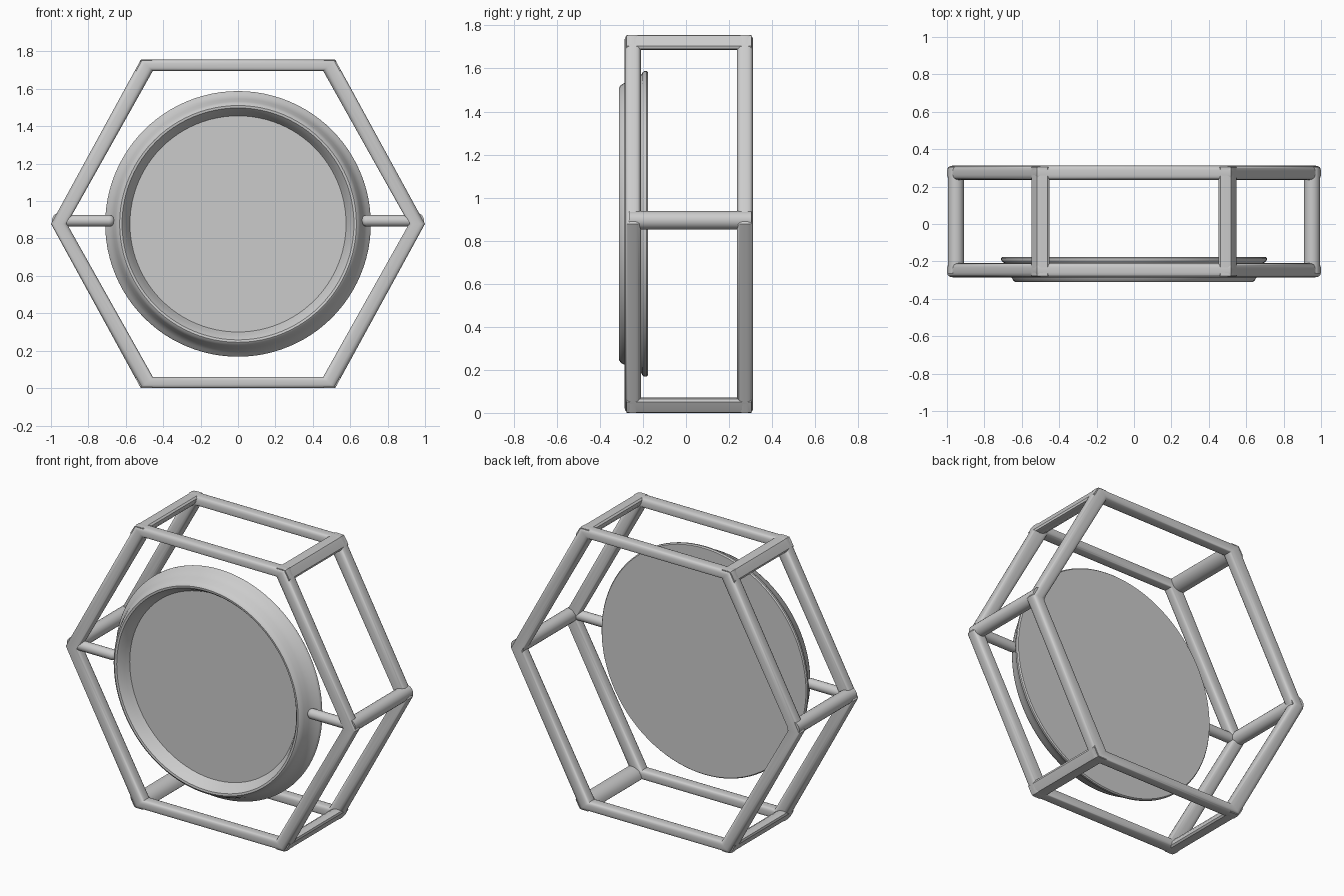
import bpy, bmesh, math
from mathutils import Vector

old = bpy.data.objects.get("Cube")
if old:
    bpy.data.objects.remove(old)

grey = bpy.data.materials.new("plain grey")
grey.diffuse_color = (0.6, 0.6, 0.6, 1)
grey.use_nodes = True
grey.node_tree.nodes["Principled BSDF"].inputs["Base Color"].default_value = (0.6, 0.6, 0.6, 1)

CZ = 0.878                      # height of the centre axis
FRONT_Y, BACK_Y = -0.285, 0.312  # outer planes of the cage
SPOKE_Y, SPOKE_Z = -0.247, 0.895


def finish(name, bm, angle=35):
    bmesh.ops.recalc_face_normals(bm, faces=bm.faces)
    mesh = bpy.data.meshes.new(name)
    bm.to_mesh(mesh)
    bm.free()
    obj = bpy.data.objects.new(name, mesh)
    bpy.context.collection.objects.link(obj)
    mesh.materials.append(grey)
    bpy.ops.object.select_all(action='DESELECT')
    obj.select_set(True)
    bpy.context.view_layer.objects.active = obj
    bpy.ops.object.shade_smooth_by_angle(angle=math.radians(angle))


def bridge(bm, a, b):
    n = len(a)
    for i in range(n):
        bm.faces.new((a[i], a[(i + 1) % n], b[(i + 1) % n], b[i]))


def hexagon(side_x, top_x, top_z):
    return [Vector(p) for p in ((side_x, 0, 0), (top_x, 0, top_z), (-top_x, 0, top_z),
                                (-side_x, 0, 0), (-top_x, 0, -top_z), (top_x, 0, -top_z))]


outer = hexagon(1.0, 0.52, CZ)
inner = hexagon(0.914, 0.455, 0.818)


# Rounded-square bar section as shares from 0 to 1
def soft(v):
    return 0.5 + 0.5 * math.copysign(abs(v) ** 0.6, v)


BAR = [(soft(math.cos(t)), soft(math.sin(t))) for t in
       (math.tau * (k + 0.5) / 20 for k in range(20))]


# Mitred hexagonal frame
def hex_frame(name, y, depth):
    bm = bmesh.new()
    rings = []
    for o, i in zip(outer, inner):
        ring = []
        for a, b in BAR:
            p = o.lerp(i, a)
            ring.append(bm.verts.new((p.x, y + depth * b, p.z + CZ)))
        rings.append(ring)
    for k in range(6):
        bridge(bm, rings[k], rings[(k + 1) % 6])
    finish(name, bm)


hex_frame("front_frame", FRONT_Y, 0.076)
hex_frame("back_frame", BACK_Y, -0.076)

# Rounded wedge section of the corner bars (inward, sideways)
WEDGE = [(0.003, 0), (0.01, 0.016), (0.03, 0.05), (0.043, 0.054), (0.06, 0.038), (0.07, 0.014)]
WEDGE += [(a, -w) for a, w in reversed(WEDGE[1:])]


# Corner bars joining the frames along the sloping corners
for label, k in (("upper_left", 1), ("upper_right", 2), ("lower_right", 4), ("lower_left", 5)):
    o = outer[k]
    inward = -o.normalized()
    across = Vector((-inward.z, 0, inward.x))
    bm = bmesh.new()
    ends = []
    for y in (FRONT_Y + 0.008, BACK_Y - 0.008):
        pts = [o + inward * a + across * w for a, w in WEDGE]
        ends.append([bm.verts.new((p.x, y, p.z + CZ)) for p in pts])
    bridge(bm, *ends)
    bm.faces.new(ends[0])
    bm.faces.new(ends[1])
    finish(label + "_cross_bar", bm)


# Straight round rod between two points
def rod(name, a, b, radius):
    a, b = Vector(a), Vector(b)
    bm = bmesh.new()
    bmesh.ops.create_cone(bm, cap_ends=True, segments=20, radius1=radius,
                          radius2=radius, depth=(b - a).length)
    turn = (b - a).to_track_quat('Z', 'Y').to_matrix()
    bmesh.ops.rotate(bm, verts=bm.verts, matrix=turn)
    bmesh.ops.translate(bm, verts=bm.verts, vec=(a + b) / 2)
    finish(name, bm)


# Side cross bars, and spokes with rounded inner ends holding the round body
for label, s in (("left", 1), ("right", -1)):
    rod(label + "_cross_bar", (s * 0.952, FRONT_Y + 0.02, SPOKE_Z),
        (s * 0.952, BACK_Y - 0.008, SPOKE_Z), 0.043)
    rod(label + "_spoke", (s * 0.69, SPOKE_Y, SPOKE_Z), (s * 0.95, SPOKE_Y, SPOKE_Z), 0.031)
    bm = bmesh.new()
    bmesh.ops.create_uvsphere(bm, u_segments=20, v_segments=12, radius=0.031)
    bmesh.ops.translate(bm, verts=bm.verts, vec=(s * 0.69, SPOKE_Y, SPOKE_Z))
    finish(label + "_spoke_tip", bm)


# Turned shape around the front-back axis, closed at both ends
def lathe(name, profile, sides=96):
    bm = bmesh.new()
    rings = []
    for r, y in profile:
        rings.append([bm.verts.new((r * math.cos(math.tau * k / sides), y,
                                    CZ + r * math.sin(math.tau * k / sides)))
                      for k in range(sides)])
    for a, b in zip(rings, rings[1:]):
        bridge(bm, a, b)
    bm.faces.new(rings[0])
    bm.faces.new(rings[-1])
    finish(name, bm, 40)


# Dish with a thin back flange, sloping wall, rounded rim lip and recess
lathe("round_body", [(0.704, -0.176), (0.71, -0.183), (0.71, -0.193), (0.705, -0.201),
                     (0.69, -0.21), (0.668, -0.255), (0.655, -0.285), (0.645, -0.303),
                     (0.633, -0.311), (0.62, -0.309), (0.608, -0.295), (0.592, -0.267),
                     (0.573, -0.232)])

# Flat face set inside the rim
lathe("face_panel", [(0.578, -0.225), (0.578, -0.241)])
